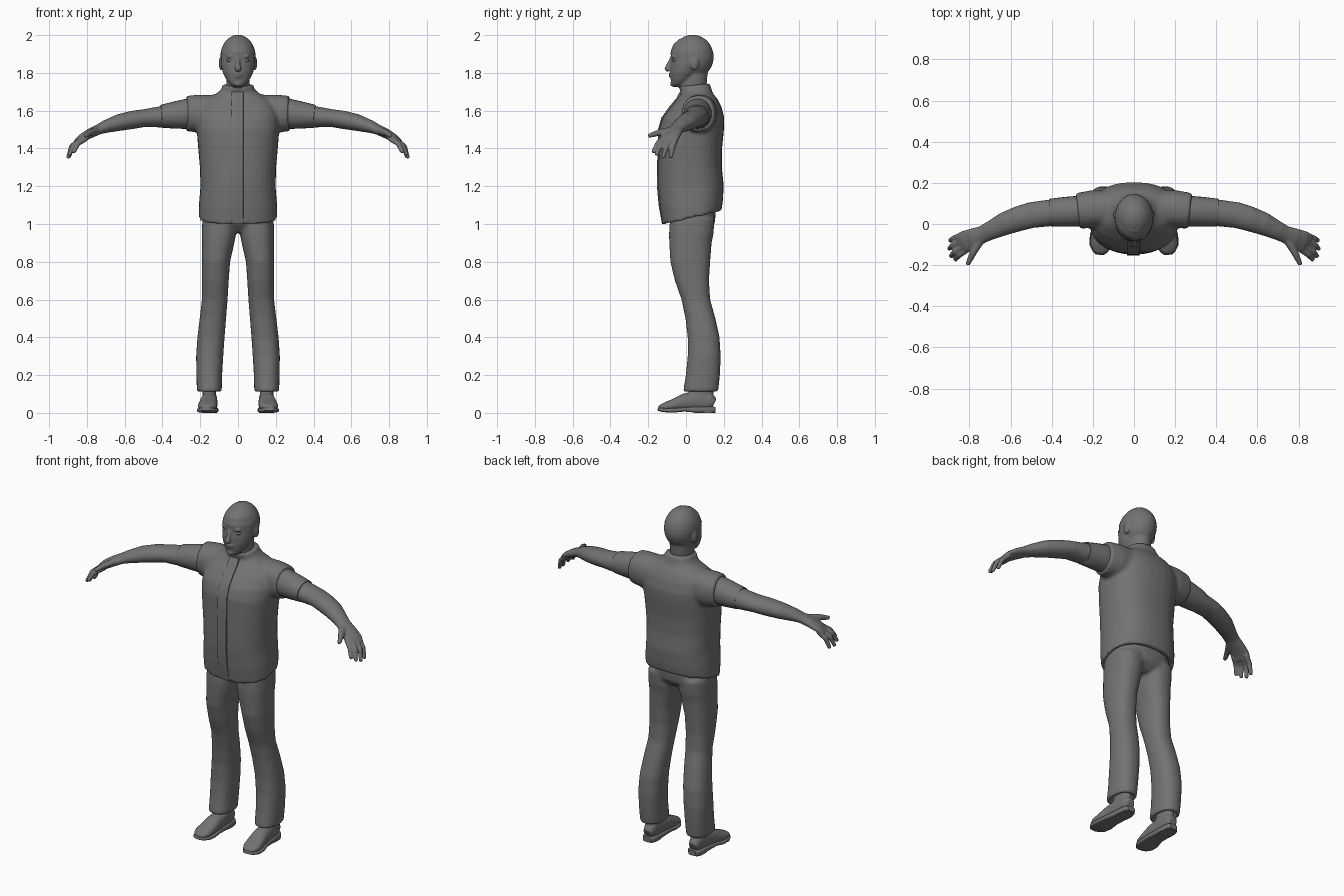
import bpy, bmesh, math
from mathutils import Vector, Matrix

grey = bpy.data.materials.new("dark_grey")
grey.diffuse_color = (.17, .17, .17, 1)


def section(c, u, v, p, n=32):
    """Superellipse ring around c, spanned by u and v."""
    pts = []
    for i in range(n):
        a = 2 * math.pi * i / n
        co, si = math.cos(a), math.sin(a)
        pts.append(c + u * math.copysign(abs(co) ** (2 / p), co)
                   + v * math.copysign(abs(si) ** (2 / p), si))
    return pts


def loft(bm, rings, mirror=False):
    for s in ((1, -1) if mirror else (1,)):
        vs = [[bm.verts.new((q.x * s, q.y, q.z)) for q in r] for r in rings]
        n = len(vs[0])
        faces = [bm.faces.new(vs[0]), bm.faces.new(vs[-1])]
        for a, b in zip(vs, vs[1:]):
            for i in range(n):
                j = (i + 1) % n
                faces.append(bm.faces.new((a[i], a[j], b[j], b[i])))
        bmesh.ops.recalc_face_normals(bm, faces=faces)


def stack(bm, rows, p=2.0, mirror=False):
    """Level rings: z, centre x, half width, front y, back y, optional tilt."""
    rings = []
    for z, cx, hw, yf, yb, *t in rows:
        r = section(Vector((cx, (yf + yb) / 2, z)), Vector((hw, 0, 0)),
                    Vector((0, (yb - yf) / 2, 0)), p)
        for q in r:
            q.z += (t[0] if t else 0) * q.y
        rings.append(r)
    loft(bm, rings, mirror)


def tube(bm, rows, p=2.0, mirror=False, ref=(0, 0, 1)):
    """Rings across a path: x, y, z, half width, half height."""
    pts = [Vector(r[:3]) for r in rows]
    rings = []
    for i, r in enumerate(rows):
        t = (pts[min(i + 1, len(pts) - 1)] - pts[max(i - 1, 0)]).normalized()
        side = t.cross(Vector(ref)).normalized()
        rings.append(section(pts[i], side * r[3], side.cross(t) * r[4], p, 24))
    loft(bm, rings, mirror)


def ball(bm, c, r, mirror=False):
    for s in ((1, -1) if mirror else (1,)):
        m = Matrix.Translation((c[0] * s, c[1], c[2])) @ Matrix.Diagonal((*r, 1))
        bmesh.ops.create_uvsphere(bm, u_segments=24, v_segments=14, radius=1, matrix=m)


def finish(name, bm, voxel=0, smooth=3):
    me = bpy.data.meshes.new(name)
    bm.to_mesh(me)
    bm.free()
    me.materials.append(grey)
    ob = bpy.data.objects.new(name, me)
    bpy.context.collection.objects.link(ob)
    bpy.context.view_layer.objects.active = ob
    for o in bpy.context.selected_objects:
        o.select_set(False)
    ob.select_set(True)
    bpy.ops.object.shade_smooth_by_angle(angle=math.radians(45))
    if voxel:  # fuse overlapping pieces into one skin
        m = ob.modifiers.new("fuse", 'REMESH')
        m.mode, m.voxel_size, m.use_smooth_shade = 'VOXEL', voxel, True
        m = ob.modifiers.new("relax", 'SMOOTH')
        m.factor, m.iterations = 0.5, smooth
    return ob


# head, face and neck
bm = bmesh.new()
ball(bm, (0, .035, 1.885), (.094, .112, .117))
stack(bm, [(1.725, 0, .018, -.068, -.03), (1.74, 0, .042, -.077, .0),
           (1.765, 0, .062, -.081, .035), (1.80, 0, .08, -.084, .07),
           (1.84, 0, .09, -.083, .10), (1.87, 0, .092, -.079, .11),
           (1.91, 0, .092, -.082, .13), (1.95, 0, .077, -.068, .12),
           (1.98, 0, .048, -.035, .09)])
stack(bm, [(1.60, 0, .07, -.01, .12), (1.68, 0, .063, -.025, .115),
           (1.73, 0, .061, -.038, .108), (1.80, 0, .062, -.035, .115)])
tube(bm, [(0, -.074, 1.885, .009, .008), (0, -.09, 1.845, .011, .012),
          (0, -.102, 1.82, .017, .014), (0, -.094, 1.808, .013, .008)], ref=(0, 1, 0))
ball(bm, (.036, -.066, 1.888), (.026, .011, .009), True)
ball(bm, (0, -.083, 1.793), (.024, .009, .007))
ball(bm, (0, -.081, 1.78), (.02, .009, .007))
ball(bm, (0, -.072, 1.742), (.02, .012, .014))
ball(bm, (.09, .045, 1.85), (.012, .022, .036), True)
finish("head", bm, .005, 5)

# eyes
bm = bmesh.new()
ball(bm, (.04, -.061, 1.866), (.02, .011, .009), True)
finish("eyes", bm)

# vest: torso with hollow hem, collar and armhole caps
bm = bmesh.new()
stack(bm, [(1.12, 0, .165, -.10, .155), (1.035, 0, .181, -.101, .158, .23),
           (1.022, 0, .208, -.126, .187, .23), (1.10, 0, .207, -.139, .195, .1),
           (1.2, 0, .199, -.148, .2), (1.3, 0, .202, -.147, .19),
           (1.4, 0, .211, -.145, .191), (1.5, 0, .219, -.143, .201),
           (1.56, 0, .219, -.126, .203), (1.62, 0, .205, -.082, .188),
           (1.66, 0, .172, -.047, .168), (1.692, 0, .112, -.024, .142),
           (1.71, 0, .086, -.034, .132, .1), (1.732, 0, .082, -.037, .128, .1)], 2.4)
tube(bm, [(.08, .078, 1.595, .085, .09), (.2, .072, 1.584, .092, .101),
          (.274, .064, 1.585, .087, .094)], 2.2, True)
finish("vest", bm, .009, 7)

# front placket strip
bm = bmesh.new()
prof = [(-.122, 1.005), (-.139, 1.1), (-.148, 1.2), (-.147, 1.3), (-.145, 1.4),
        (-.142, 1.5), (-.125, 1.56), (-.082, 1.62), (-.048, 1.66), (-.028, 1.695)]
tube(bm, [(-.003, y, z, .031, .006) for y, z in prof], 8, ref=(0, 1, 0))
finish("vest_placket", bm)

# shirt sleeves
bm = bmesh.new()
tube(bm, [(.16, .068, 1.588, .07, .08), (.27, .062, 1.583, .075, .08),
          (.34, .059, 1.576, .072, .071), (.405, .055, 1.57, .068, .061),
          (.407, .055, 1.57, .06, .054)], 2.0, True)
finish("shirt_sleeves", bm)

# arms, hands and fingers
bm = bmesh.new()
tube(bm, [(.3, .061, 1.575, .064, .06), (.4, .055, 1.568, .065, .057),
          (.5, .043, 1.56, .063, .047), (.56, .026, 1.551, .061, .048),
          (.63, .001, 1.537, .056, .044), (.7, -.033, 1.516, .045, .034),
          (.735, -.05, 1.502, .042, .027), (.78, -.07, 1.481, .05, .025),
          (.825, -.087, 1.455, .054, .02), (.848, -.097, 1.434, .049, .015)], 2.0, True)
fingers = [((.805, -.12, 1.453), (.848, -.15, 1.425), (.868, -.172, 1.385)),
           ((.825, -.105, 1.45), (.872, -.135, 1.418), (.89, -.155, 1.37)),
           ((.835, -.08, 1.448), (.882, -.104, 1.41), (.898, -.12, 1.357)),
           ((.838, -.055, 1.445), (.877, -.07, 1.408), (.894, -.08, 1.358))]
for a, b, c in fingers:
    tube(bm, [(*a, .015, .015), (*b, .014, .014), (*c, .011, .011)], 2.0, True)
    ball(bm, c, (.011, .011, .011), True)
tube(bm, [(.745, -.075, 1.497, .022, .02), (.785, -.145, 1.483, .017, .017),
          (.81, -.199, 1.466, .011, .011)], 2.0, True)
finish("arms", bm, .0055, 4)

# trousers: pelvis and two legs with hollow cuffs
bm = bmesh.new()
stack(bm, [(.955, 0, .09, -.04, .11), (1.0, 0, .18, -.083, .152),
           (1.06, 0, .186, -.095, .158), (1.14, 0, .165, -.09, .15)], 2.3)
stack(bm, [(1.03, .1, .088, -.085, .152), (.95, .101, .091, -.09, .146),
           (.9, .105, .086, -.089, .136), (.8, .117, .075, -.083, .128),
           (.7, .12, .071, -.059, .122), (.6, .123, .068, -.024, .128),
           (.5, .133, .07, -.003, .156), (.4, .143, .072, .009, .178),
           (.3, .15, .072, .009, .184), (.2, .152, .068, -.001, .18),
           (.111, .152, .066, -.016, .17), (.109, .152, .045, .005, .148),
           (.18, .152, .044, .02, .15)], 2.3, True)
finish("trousers", bm, .009, 7)

# shoe uppers and ankles
bm = bmesh.new()
tube(bm, [(.15, .15, .05, .026, .028), (.15, .125, .062, .036, .048),
          (.151, .06, .064, .041, .052), (.154, -.01, .056, .046, .046),
          (.159, -.06, .043, .051, .033), (.163, -.105, .034, .05, .024),
          (.165, -.132, .028, .036, .017), (.166, -.144, .025, .02, .01)], 2.3, True)
stack(bm, [(.04, .151, .036, .0, .145), (.16, .151, .036, .025, .145)], 2, True)
finish("shoes", bm, .006, 3)

# soles with heel blocks
bm = bmesh.new()
tube(bm, [(.15, .157, .017, .024, .015), (.15, .14, .017, .038, .016),
          (.151, .06, .017, .043, .016), (.154, -.01, .019, .048, .012),
          (.159, -.06, .014, .056, .012), (.163, -.105, .014, .054, .011),
          (.165, -.135, .017, .037, .01), (.166, -.148, .02, .02, .008)], 5, True)
stack(bm, [(0, .151, .039, .045, .153), (.02, .151, .039, .045, .155)], 3, True)
finish("soles", bm)
